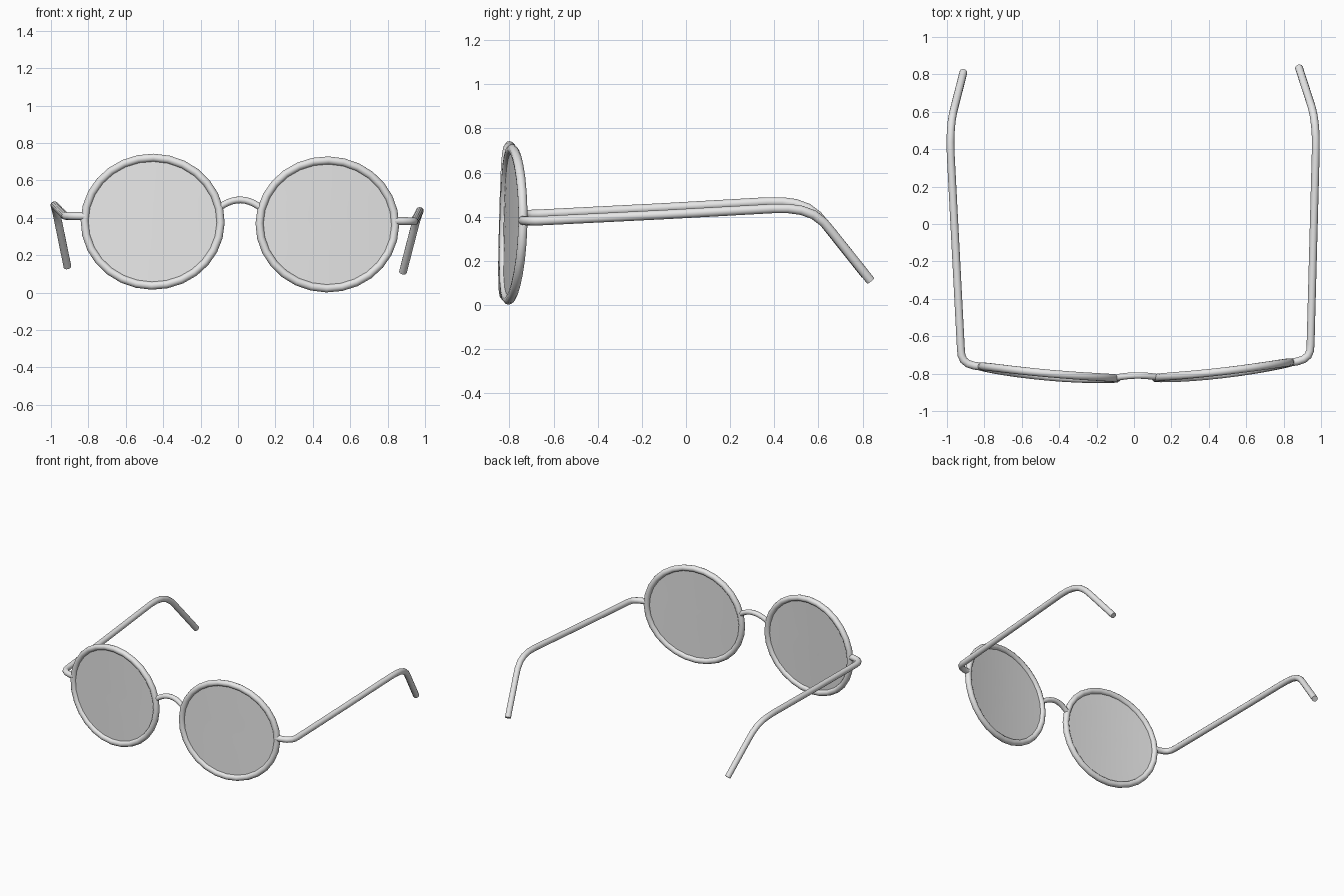
import bpy, bmesh, math
from mathutils import Vector, Matrix

if "Cube" in bpy.data.objects:
    bpy.data.objects.remove(bpy.data.objects["Cube"])

grey = bpy.data.materials.new("light_grey")
grey.diffuse_color = (0.8, 0.8, 0.8, 1)
grey.use_nodes = True
grey.node_tree.nodes["Principled BSDF"].inputs["Base Color"].default_value = grey.diffuse_color

# The glasses sit very slightly turned and rolled
ZC = 0.372
POSE = (Matrix.Translation((0, 0, ZC)) @ Matrix.Rotation(0.0135, 4, 'Z')
        @ Matrix.Rotation(0.0155, 4, 'Y') @ Matrix.Translation((0, 0, -ZC)))


def finish(name, bm):
    bmesh.ops.recalc_face_normals(bm, faces=bm.faces[:])
    me = bpy.data.meshes.new(name)
    bm.to_mesh(me)
    bm.free()
    me.transform(POSE)
    me.materials.append(grey)
    ob = bpy.data.objects.new(name, me)
    bpy.context.collection.objects.link(ob)
    bpy.ops.object.select_all(action='DESELECT')
    ob.select_set(True)
    bpy.context.view_layer.objects.active = ob
    bpy.ops.object.shade_smooth_by_angle(angle=math.radians(50))
    return ob


def tube(name, pts, radius, ref, closed=False, sides=10):
    """Round tube swept along a path; ref is a direction never parallel to it."""
    bm = bmesh.new()
    pts = [Vector(p) for p in pts]
    n = len(pts)
    rings = []
    for i, p in enumerate(pts):
        a = pts[i - 1] if closed or i > 0 else p
        b = pts[(i + 1) % n] if closed or i < n - 1 else p
        t = (b - a).normalized()
        u = t.cross(Vector(ref)).normalized()
        v = t.cross(u)
        rings.append([bm.verts.new(p + radius * (u * math.cos(k * math.tau / sides)
                                                 + v * math.sin(k * math.tau / sides)))
                      for k in range(sides)])
    for i in range(n if closed else n - 1):
        r, s = rings[i], rings[(i + 1) % n]
        for k in range(sides):
            j = (k + 1) % sides
            bm.faces.new((r[k], r[j], s[j], s[k]))
    if not closed:
        bm.faces.new(rings[0])
        bm.faces.new(rings[-1])
    return finish(name, bm)


def front(x, z):
    """Point on the curved, slightly tilted front of the glasses."""
    return Vector((x, -0.826 + 0.11 * x * x + 0.025 * (z - ZC), z))


SEG = 28
CX, RX, RZ = 0.467, 0.363, 0.342


def oval(side, f):
    return [front(side * (CX + f * RX * math.cos(i * math.tau / SEG)),
                  ZC + f * RZ * math.sin(i * math.tau / SEG)) for i in range(SEG)]


def lens(name, side):
    """Thin curved pane made of concentric rings, front and back."""
    bm = bmesh.new()
    edges = []
    for dy in (-0.003, 0.003):
        off = Vector((0, dy, 0))
        rings = [[bm.verts.new(p + off) for p in oval(side, f)]
                 for f in (0.25, 0.5, 0.75, 0.98)]
        mid = bm.verts.new(front(side * CX, ZC) + off)
        for i in range(SEG):
            j = (i + 1) % SEG
            bm.faces.new((mid, rings[0][i], rings[0][j]))
            for r, s in zip(rings, rings[1:]):
                bm.faces.new((r[i], s[i], s[j], r[j]))
        edges.append(rings[-1])
    for i in range(SEG):
        j = (i + 1) % SEG
        bm.faces.new((edges[0][i], edges[0][j], edges[1][j], edges[1][i]))
    return finish(name, bm)


# Hinge, arm and ear hook as one path
ARM = [(0.825, -0.752, 0.396), (0.865, -0.746, 0.396), (0.898, -0.735, 0.396),
       (0.921, -0.716, 0.396), (0.932, -0.69, 0.396), (0.935, -0.655, 0.397),
       (0.957, -0.1, 0.425), (0.976, 0.38, 0.452), (0.977, 0.45, 0.452),
       (0.974, 0.51, 0.444), (0.968, 0.565, 0.424), (0.959, 0.61, 0.39),
       (0.949, 0.645, 0.349), (0.897, 0.824, 0.124)]

for side, word in ((-1, "left"), (1, "right")):
    tube("rim_" + word, oval(side, 1), 0.0215, (0, 1, 0), closed=True)
    lens("lens_" + word, side)
    tube("temple_arm_" + word, [(side * x, y, z) for x, y, z in ARM], 0.021, (0, 0, 1), sides=12)

# Arched nose bridge
bridge = []
for i in range(11):
    x = -0.118 + 0.0236 * i
    bridge.append((x, -0.81 - 0.9 * x * x, 0.496 - 3.4 * x * x))
tube("nose_bridge", bridge, 0.018, (0, 1, 0))
